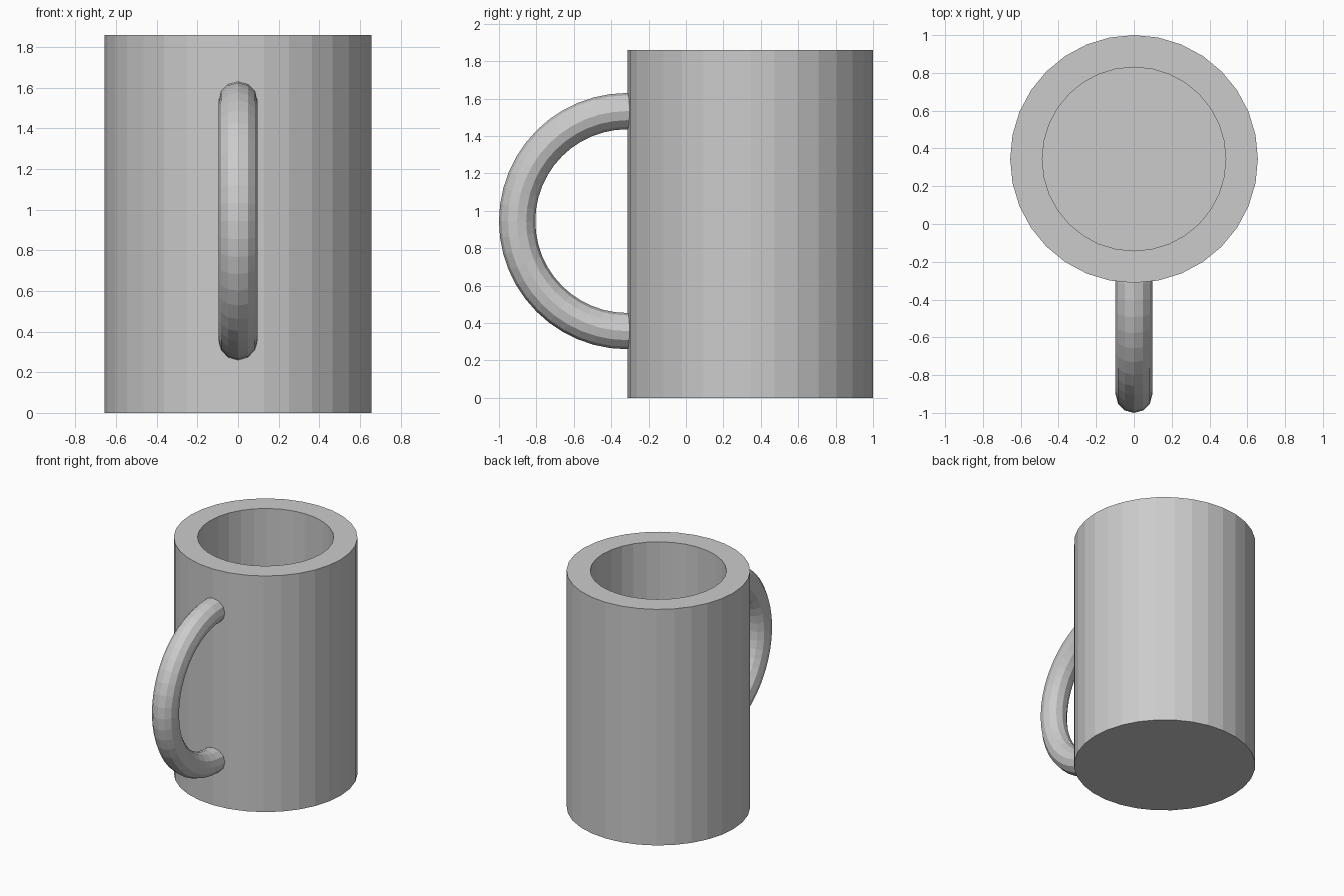
import bpy, bmesh
from math import cos, sin, pi, radians
from mathutils import Vector, Matrix

if "Cube" in bpy.data.objects:
    bpy.data.objects.remove(bpy.data.objects["Cube"])

CENTRE_Y = 0.344
OUTER_R, INNER_R = 0.656, 0.486
HEIGHT, FLOOR = 1.86, 0.17
SIDES = 32


def make_object(name, bm):
    bmesh.ops.recalc_face_normals(bm, faces=bm.faces)
    mesh = bpy.data.meshes.new(name)
    bm.to_mesh(mesh)
    bm.free()
    obj = bpy.data.objects.new(name, mesh)
    bpy.context.collection.objects.link(obj)
    return obj


# Cup: cylinder whose top face is inset to a rim and pushed down to the floor
bm = bmesh.new()
bmesh.ops.create_cone(
    bm, cap_ends=True, segments=SIDES, radius1=OUTER_R, radius2=OUTER_R,
    depth=HEIGHT, matrix=Matrix.Translation((0, CENTRE_Y, HEIGHT / 2)))
top = next(f for f in bm.faces if f.normal.z > 0.9)
inner = bmesh.ops.extrude_discrete_faces(bm, faces=[top])["faces"][0]
rim_outer = [e for e in bm.edges if len(e.link_faces) == 2 and inner in e.link_faces]
ratio = INNER_R / OUTER_R
for v in inner.verts:
    v.co.x *= ratio
    v.co.y = CENTRE_Y + (v.co.y - CENTRE_Y) * ratio
well = bmesh.ops.extrude_discrete_faces(bm, faces=[inner])["faces"][0]
for v in well.verts:
    v.co.z = FLOOR
cup = make_object("cup", bm)

# Handle: round section spun through a half circle, ends sunk into the wall
MAJOR, MINOR, STEP = 0.588, 0.097, 7.5
centre = Vector((0, -0.315, 0.945))
bm = bmesh.new()
rings = []
for i in range(-1, 26):
    a = radians(90 + i * STEP)
    out = Vector((0, cos(a), sin(a)))
    ring = []
    for k in range(12):
        t = k * pi / 6
        pos = centre + out * (MAJOR + MINOR * cos(t)) + Vector((MINOR * sin(t), 0, 0))
        ring.append(bm.verts.new(pos))
    rings.append(ring)
for r0, r1 in zip(rings, rings[1:]):
    for k in range(12):
        n = (k + 1) % 12
        bm.faces.new((r0[k], r0[n], r1[n], r1[k]))
bm.faces.new(rings[0])
bm.faces.new(rings[-1])
handle = make_object("handle", bm)
